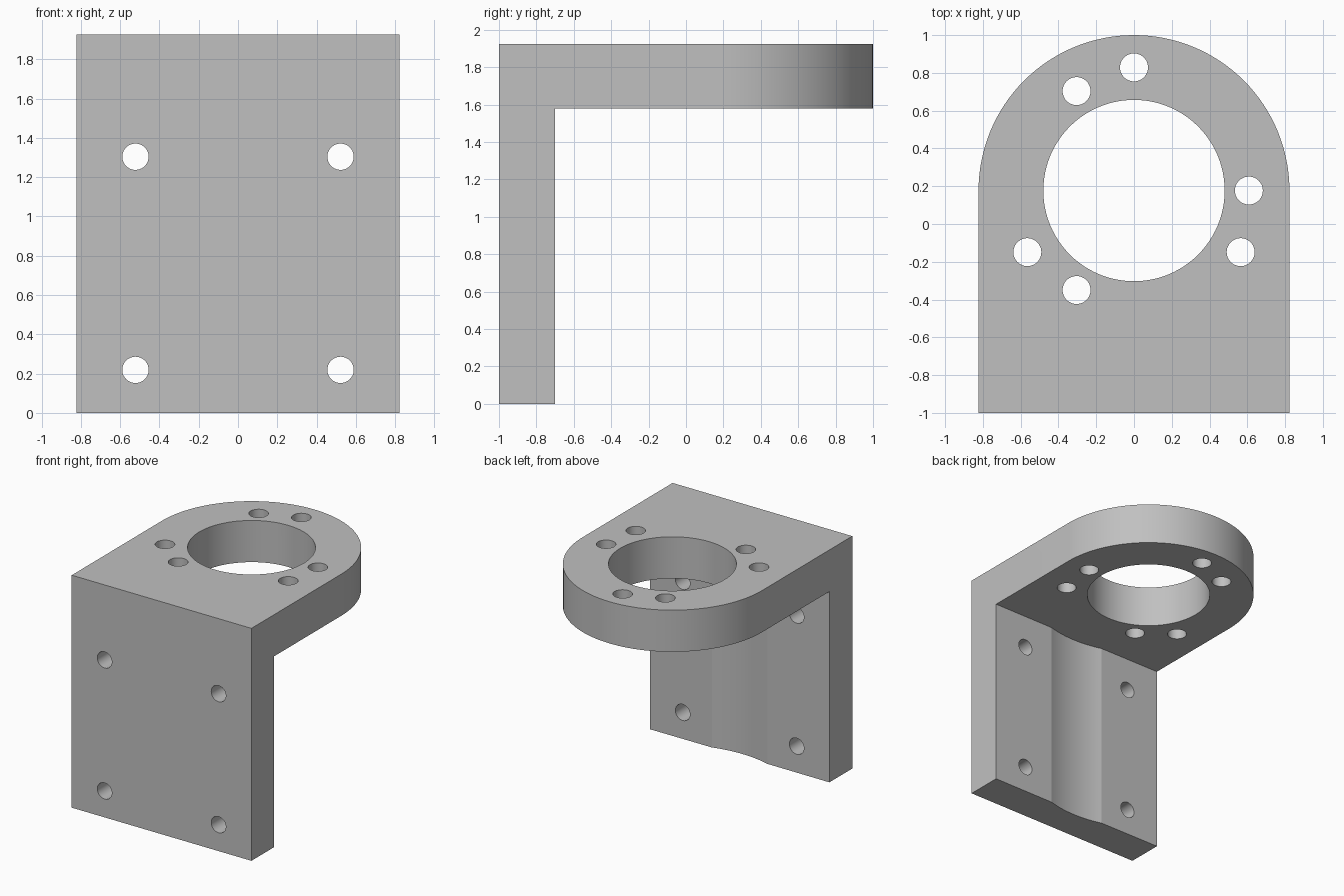
import bpy, bmesh
from math import sin, cos, radians, asin, tau
from mathutils import Matrix

default = bpy.data.objects.get("Cube")
if default:
    bpy.data.objects.remove(default, do_unlink=True)

WIDTH = 0.823        # half width, also the radius of the rounded end
HEIGHT = 1.925
UNDERSIDE = 1.58     # bottom of the flange
WALL_BACK = -0.7     # inner face of the upright wall
CENTRE_Y = 0.177     # axis of the bore

grey = bpy.data.materials.new("plain_grey")
grey.use_nodes = True
grey.diffuse_color = (0.53, 0.53, 0.53, 1)
grey.node_tree.nodes["Principled BSDF"].inputs["Base Color"].default_value = (0.53, 0.53, 0.53, 1)


def arc(cx, cy, radius, start, end, steps):
    """Points on an arc, angles in radians."""
    return [(cx + radius * cos(start + (end - start) * i / steps),
             cy + radius * sin(start + (end - start) * i / steps))
            for i in range(steps + 1)]


def prism(name, outline, low, high, matrix=Matrix()):
    """Extrude a flat outline from low to high along z, then transform it."""
    bm = bmesh.new()
    face = bm.faces.new([bm.verts.new((x, y, low)) for x, y in outline])
    new = bmesh.ops.extrude_face_region(bm, geom=[face])["geom"]
    verts = [v for v in new if isinstance(v, bmesh.types.BMVert)]
    bmesh.ops.translate(bm, verts=verts, vec=(0, 0, high - low))
    bmesh.ops.transform(bm, matrix=matrix, verts=bm.verts)
    bmesh.ops.recalc_face_normals(bm, faces=bm.faces)
    mesh = bpy.data.meshes.new(name)
    bm.to_mesh(mesh)
    bm.free()
    mesh.materials.append(grey)
    obj = bpy.data.objects.new(name, mesh)
    bpy.context.collection.objects.link(obj)
    return obj


def hole(name, x, y, radius, low, high, steps=48, matrix=Matrix()):
    return prism(name, arc(x, y, radius, 0, tau, steps)[:-1], low, high, matrix)


# Body: block with one rounded end
bracket = prism("angle_bracket",
                [(-WIDTH, -1), (WIDTH, -1)] + arc(0, CENTRE_Y, WIDTH, 0, tau / 2, 64),
                0, HEIGHT)

# Space under the flange, with the shallow round groove in the wall
groove_radius = 0.916
half = asin(0.255 / groove_radius)
groove = arc(0, CENTRE_Y, groove_radius, -tau / 4 - half, -tau / 4 + half, 16)
cutters = [prism("underside_cutter",
                 [(-1.2, WALL_BACK)] + groove + [(1.2, WALL_BACK), (1.2, 1.2), (-1.2, 1.2)],
                 -0.2, UNDERSIDE)]

# Bore and two sets of three holes around it
cutters.append(hole("bore_cutter", 0, CENTRE_Y, 0.48, 1.4, 2.1, 96))
for ring, first in ((0.652, 90), (0.608, 0)):
    for k in range(3):
        a = radians(first + 120 * k)
        cutters.append(hole("flange_hole_cutter", ring * cos(a),
                            CENTRE_Y + ring * sin(a), 0.074, 1.4, 2.1))

# Four mounting holes through the wall
to_front = Matrix.Rotation(radians(90), 4, "X")
for x in (-0.522, 0.522):
    for z in (0.219, 1.304):
        cutters.append(hole("wall_hole_cutter", x, z, 0.067, 0.5, 1.2, matrix=to_front))

# Cut everything, keep the result and drop the cutters
for cutter in cutters:
    cutter.hide_render = True
    cut = bracket.modifiers.new("cut", "BOOLEAN")
    cut.operation = "DIFFERENCE"
    cut.solver = "EXACT"
    cut.object = cutter
bpy.context.view_layer.update()
result = bpy.data.meshes.new_from_object(
    bracket.evaluated_get(bpy.context.evaluated_depsgraph_get()))
bracket.modifiers.clear()
bracket.data = result
result.name = "angle_bracket"
result.materials.clear()
result.materials.append(grey)
for polygon in result.polygons:
    polygon.material_index = 0
for cutter in cutters:
    bpy.data.objects.remove(cutter, do_unlink=True)

# Smooth curved walls, crisp edges
bpy.ops.object.select_all(action="DESELECT")
bracket.select_set(True)
bpy.context.view_layer.objects.active = bracket
bpy.ops.object.shade_smooth_by_angle(angle=radians(12))
